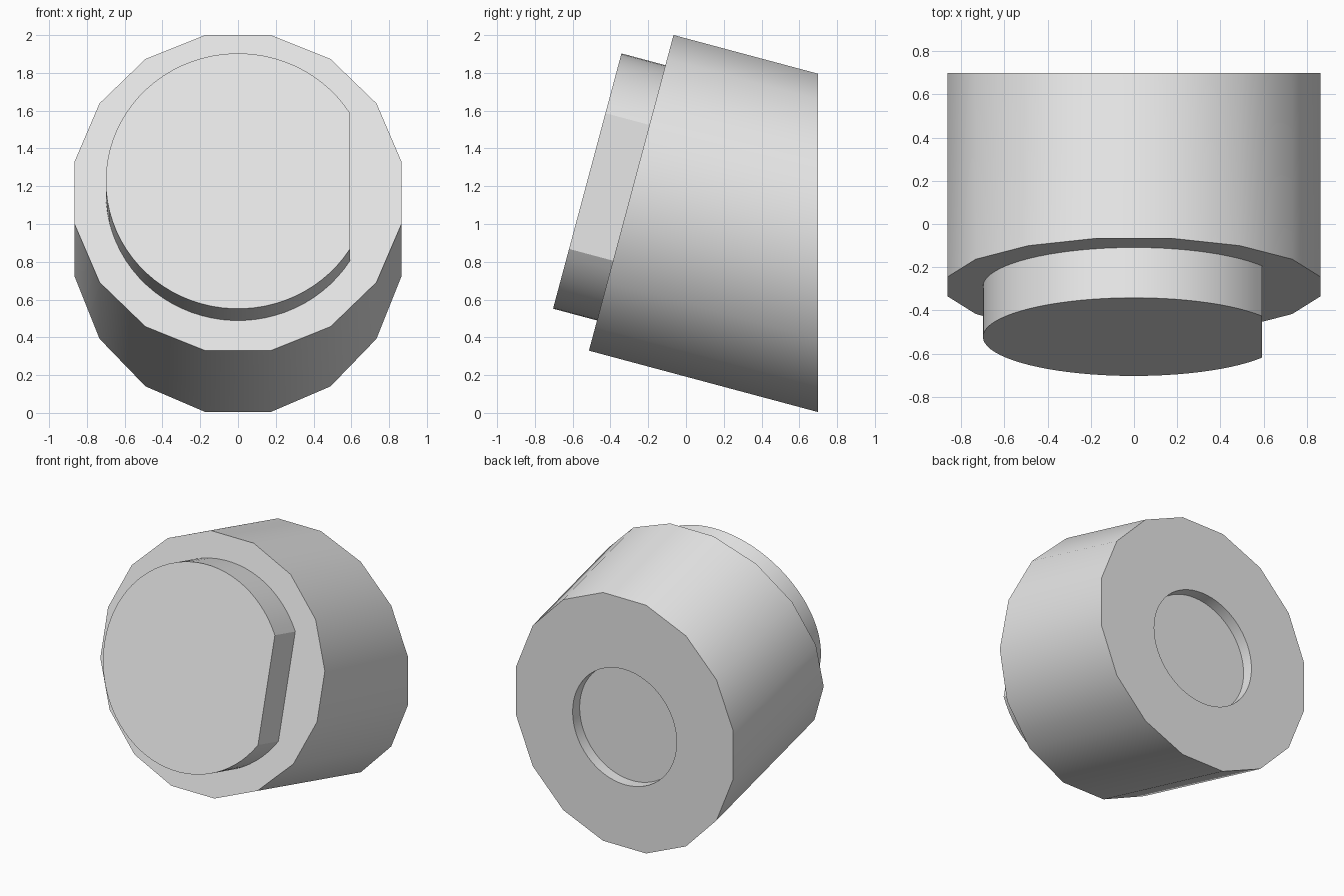
import bpy, bmesh
from math import sin, cos, tan, acos, pi, radians
from mathutils import Vector

cube = bpy.data.objects.get("Cube")
if cube:
    bpy.data.objects.remove(cube, do_unlink=True)

grey = bpy.data.materials.new("plain grey")
grey.use_nodes = True
grey.diffuse_color = (0.8, 0.8, 0.8, 1)
grey.node_tree.nodes["Principled BSDF"].inputs["Base Color"].default_value = (0.8, 0.8, 0.8, 1)

TILT = radians(15)
UP = Vector((0, sin(TILT), cos(TILT)))       # up within the tilted front face
AXIS = Vector((0, cos(TILT), -sin(TILT)))    # from the front towards the back
FACE = Vector((0, -0.29, 1.165))             # centre of the tilted front face
BACK_Y = 0.70


def arc(radius, start, end, steps, closed):
    """Points of a circle (closed) or of an arc including both ends."""
    count = steps if closed else steps + 1
    angles = [start + (end - start) * i / steps for i in range(count)]
    return [(radius * cos(a), radius * sin(a)) for a in angles]


def loft(name, front, back):
    """Capped solid between two rings of equal length."""
    bm = bmesh.new()
    a = [bm.verts.new(p) for p in front]
    b = [bm.verts.new(p) for p in back]
    bm.faces.new(a)
    bm.faces.new(b[::-1])
    for i in range(len(a)):
        j = (i + 1) % len(a)
        bm.faces.new((a[i], b[i], b[j], a[j]))
    bmesh.ops.recalc_face_normals(bm, faces=bm.faces)
    mesh = bpy.data.meshes.new(name)
    bm.to_mesh(mesh)
    bm.free()
    mesh.materials.append(grey)
    obj = bpy.data.objects.new(name, mesh)
    bpy.context.collection.objects.link(obj)
    return obj


def activate(obj):
    bpy.ops.object.select_all(action='DESELECT')
    obj.select_set(True)
    bpy.context.view_layer.objects.active = obj


# Sixteen-sided body: tilted front, upright back
ring = arc(0.865 / cos(pi / 16), pi / 16, 2 * pi + pi / 16, 16, True)
front = [FACE + Vector((u, 0, 0)) + UP * v for u, v in ring]
back = [p + AXIS * ((BACK_Y - p.y) / AXIS.y) for p in front]
body = loft("body", front, back)

# Shallow round recess in the back
circle = arc(0.415, 0, 2 * pi, 64, True)
cutter = loft("recess_cutter",
              [(x, BACK_Y - 0.08, 0.87 + z) for x, z in circle],
              [(x, BACK_Y + 0.1, 0.87 + z) for x, z in circle])
cutter.hide_render = True
activate(body)
cut = body.modifiers.new("recess", 'BOOLEAN')
cut.operation = 'DIFFERENCE'
cut.solver = 'EXACT'
cut.object = cutter
bpy.ops.object.modifier_apply(modifier=cut.name)
bpy.data.objects.remove(cutter, do_unlink=True)

# Round plug on the front with one flat side on its left
flat = acos(0.593 / 0.70)
profile = arc(0.70, flat, 2 * pi - flat, 64, False)
seat = [FACE + Vector((u, 0, 0)) + UP * v for u, v in profile]
plug = loft("front_plug", [p - AXIS * 0.241 for p in seat], seat)

for obj in (body, plug):
    activate(obj)
    bpy.ops.object.shade_smooth_by_angle(angle=radians(30))
